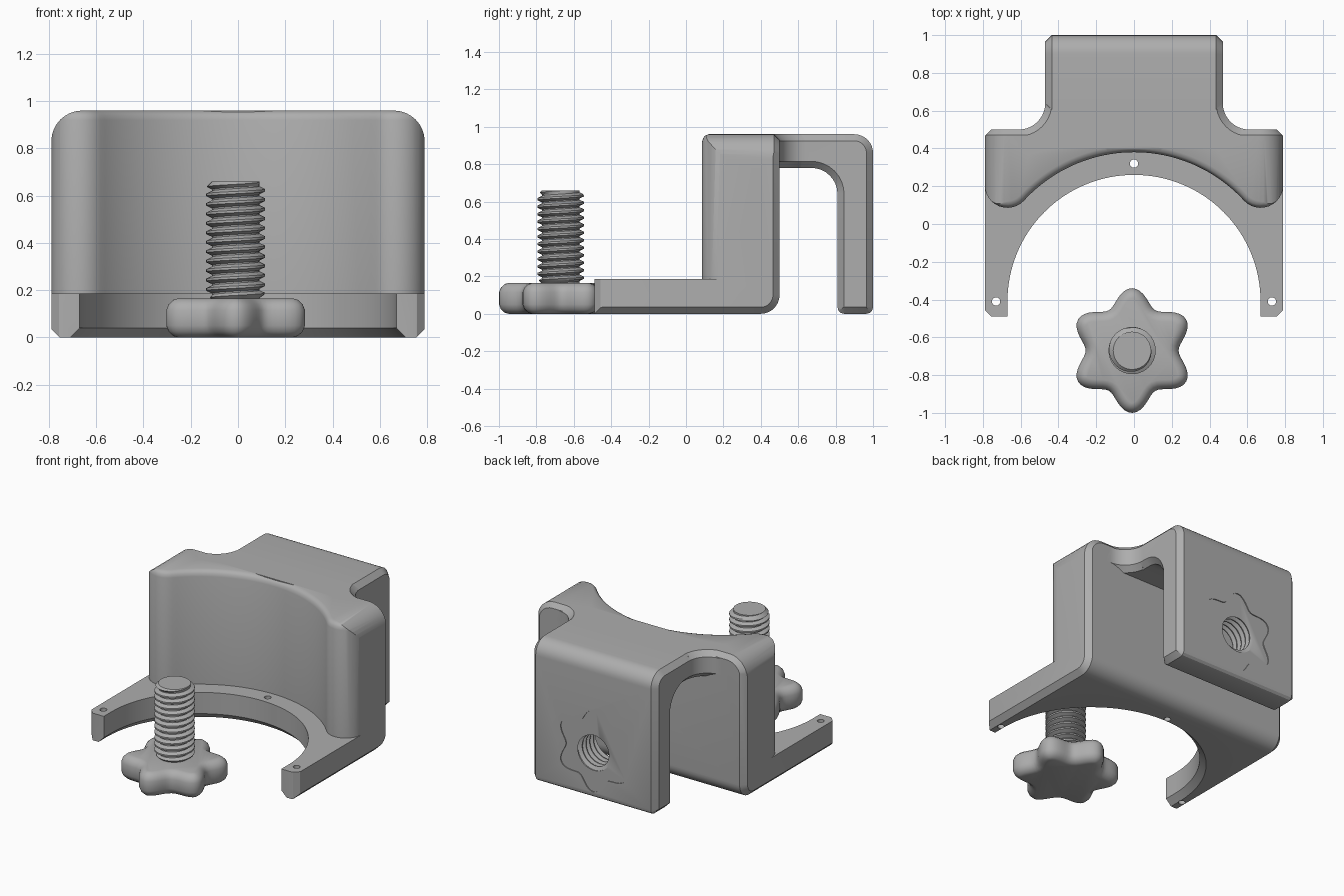
import bpy, bmesh
from math import sin, cos, pi, radians, hypot, atan2
from mathutils import Vector, Matrix

cube = bpy.data.objects.get("Cube")
if cube:
    bpy.data.objects.remove(cube, do_unlink=True)

grey = bpy.data.materials.new("light grey plastic")
grey.use_nodes = True
colour = (0.42, 0.42, 0.42, 1)
grey.diffuse_color = colour
grey.node_tree.nodes["Principled BSDF"].inputs["Base Color"].default_value = colour


def finish(name, bm):
    bmesh.ops.recalc_face_normals(bm, faces=bm.faces)
    mesh = bpy.data.meshes.new(name)
    bm.to_mesh(mesh)
    bm.free()
    mesh.materials.append(grey)
    obj = bpy.data.objects.new(name, mesh)
    bpy.context.collection.objects.link(obj)
    return obj


def rounded(corners):
    """Outline from (x, y, radius) right-angled corners."""
    out = []
    for i, (x, y, r) in enumerate(corners):
        p = Vector((x, y))
        if not r:
            out.append(p)
            continue
        a = (Vector(corners[i - 1][:2]) - p).normalized() * r
        b = (Vector(corners[(i + 1) % len(corners)][:2]) - p).normalized() * r
        n = 8 if r > 0.05 else 3
        for k in range(n + 1):
            t = pi / 2 * k / n
            out.append(p + a * (1 - sin(t)) + b * (1 - cos(t)))
    return out


def arc(cx, cy, r, start, end, n):
    return [Vector((cx + r * cos(start + (end - start) * k / n),
                    cy + r * sin(start + (end - start) * k / n))) for k in range(n + 1)]


def inset(pts, d):
    """Move an outline inward by d with mitred corners."""
    n = len(pts)
    area = sum(pts[i - 1].x * pts[i].y - pts[i].x * pts[i - 1].y for i in range(n))
    s = 1 if area > 0 else -1
    out = []
    for i, p in enumerate(pts):
        e1 = (p - pts[i - 1]).normalized()
        e2 = (pts[(i + 1) % n] - p).normalized()
        n1, n2 = Vector((-e1.y, e1.x)), Vector((-e2.y, e2.x))
        out.append(p + (n1 + n2) * (s * d / max(0.3, 1 + n1.dot(n2))))
    return out


def loft(name, pts, rings, axis):
    """Stack an outline at (level, inset) rings along an axis and cap it."""
    place = {"x": lambda a, b, c: (c, a, b), "y": lambda a, b, c: (a, c, b),
             "z": lambda a, b, c: (a, b, c)}[axis]
    bm = bmesh.new()
    rows = [[bm.verts.new(place(p.x, p.y, level)) for p in inset(pts, d)] for level, d in rings]
    n = len(pts)
    for lo, hi in zip(rows, rows[1:]):
        for i in range(n):
            j = (i + 1) % n
            bm.faces.new((lo[i], lo[j], hi[j], hi[i]))
    bm.faces.new(rows[0])
    bm.faces.new(rows[-1])
    return finish(name, bm)


def chamfered(lo, hi, c):
    return [(lo, c), (lo + c, 0), (hi - c, 0), (hi, c)]


def thread(name, length, root, crest, pitch=0.04, n=40):
    """Helical thread along z, tapering to the root at both ends."""
    steps = [(0, root), (0.15, root), (0.45, crest), (0.7, crest)]
    turns = int(length / pitch) + 2
    bm = bmesh.new()
    rows = []
    for k in range(-len(steps), turns * len(steps)):
        off, rad = steps[k % 4]
        row = []
        for i in range(n):
            z = min(length, max(0, pitch * (k // 4 + off + i / n)))
            r = min(rad, root + min(z, length - z))
            a = 2 * pi * i / n
            row.append(bm.verts.new((r * cos(a), r * sin(a), z)))
        rows.append(row)
    for k in range(len(rows) - 1):
        for i in range(n):
            if i < n - 1:
                bm.faces.new((rows[k][i], rows[k][i + 1], rows[k + 1][i + 1], rows[k + 1][i]))
            elif k + 5 < len(rows):
                bm.faces.new((rows[k][i], rows[k + 4][0], rows[k + 5][0], rows[k + 1][i]))
    bmesh.ops.remove_doubles(bm, verts=bm.verts, dist=0.00002)
    loose = [e for e in bm.edges if not e.link_faces]
    bmesh.ops.delete(bm, geom=loose, context="EDGES")
    bmesh.ops.holes_fill(bm, edges=[e for e in bm.edges if e.is_boundary], sides=0)
    return finish(name, bm)


def combine(target, other, operation):
    mod = target.modifiers.new(operation, "BOOLEAN")
    mod.object, mod.operation, mod.solver = other, operation, "EXACT"
    bpy.context.view_layer.objects.active = target
    bpy.ops.object.modifier_apply(modifier=mod.name)
    bpy.data.objects.remove(other, do_unlink=True)


def star(cx, cy, scale):
    return [Vector((cx, cy)) + scale * (0.288 + 0.042 * cos(6 * (t - pi / 2))) * Vector((cos(t), sin(t)))
            for t in (2 * pi * k / 96 for k in range(96))]


# Main block: side profile, trimmed by front and plan outlines
side = rounded([(-0.49, 0, 0), (0.5, 0, 0.1), (0.5, 0.96, 0), (-0.49, 0.96, 0)])
bracket = loft("clamp_bracket", side, chamfered(-0.79, 0.79, 0.035), "x")
front = rounded([(-0.79, -0.1, 0), (0.79, -0.1, 0), (0.79, 0.96, 0.13), (-0.79, 0.96, 0.13)])
combine(bracket, loft("front_trim", front, [(-0.8, 0), (0.47, 0), (0.5, 0.03)], "y"), "INTERSECT")
plan = rounded([(-0.79, -0.49, 0.04), (0.79, -0.49, 0.04), (0.79, 0.7, 0), (-0.79, 0.7, 0)])
combine(bracket, loft("plan_trim", plan, [(-0.1, 0), (1.1, 0)], "z"), "INTERSECT")

# Curved front wall with rounded horns and a softened top rim
cy, wall_r, horn_r = -0.41, 0.79, 0.12
hx = 0.79 - horn_r
hy = cy + ((wall_r + horn_r) ** 2 - hx ** 2) ** 0.5
tangent = atan2(hy - cy, hx)
half = [Vector((0.9, -0.7)), Vector((0.9, hy))] + arc(hx, hy, horn_r, 0, tangent - pi, 12)
mirror = [Vector((-p.x, p.y)) for p in reversed(half)]
carve = half + arc(0, cy, wall_r, tangent, pi - tangent, 48)[1:-1] + mirror
rim = [(0.185, 0), (0.92, 0), (0.94, -0.006), (0.952, -0.016), (0.96, -0.035), (1, -0.08)]
combine(bracket, loft("wall_cutter", carve, rim, "z"), "DIFFERENCE")

# Round opening between the two arms, flared underneath
opening = [Vector((0.67, -0.7))] + arc(0, cy, 0.67, 0, pi, 64) + [Vector((-0.67, -0.7))]
combine(bracket, loft("opening_cutter", opening, [(-0.05, -0.09), (0.04, 0), (1.1, 0)], "z"), "DIFFERENCE")

# Hook over the back, and its filleted root
hook = rounded([(0.4, 0.96, 0), (1, 0.96, 0.1), (1, 0, 0.035), (0.81, 0, 0.035),
                (0.81, 0.78, 0.14), (0.4, 0.78, 0)])
combine(bracket, loft("hook", hook, chamfered(-0.47, 0.47, 0.035), "x"), "UNION")
right = [Vector((0.65, 0.42)), Vector((0.65, 0.5))] + arc(0.61, 0.64, 0.14, -pi / 2, -pi, 10)
root = right + [Vector((-p.x, p.y)) for p in reversed(right)]
combine(bracket, loft("hook_root", root, chamfered(0.78, 0.96, 0.035), "z"), "UNION")

# Threaded hole and shallow star recess in the hook
hole_z = 0.32
combine(bracket, loft("star_cutter", star(0, hole_z, 0.84), [(0.994, 0), (1.05, 0)], "y"), "DIFFERENCE")
tap = thread("tap_cutter", 0.5, 0.108, 0.132)
tap.data.transform(Matrix.Translation((0, 0.68, hole_z)) @ Matrix.Rotation(radians(-90), 4, "X"))
combine(bracket, tap, "DIFFERENCE")

# Small pin holes in the rim and arm tips
for x, y in ((0, 0.32), (0.73, -0.41), (-0.73, -0.41)):
    pin = loft("pin_cutter", arc(x, y, 0.022, 0, 2 * pi * 15 / 16, 15), [(-0.1, 0), (0.3, 0)], "z")
    combine(bracket, pin, "DIFFERENCE")

# Star knob with its screw
kx, ky = -0.01, -0.67
knob_rings = [(0, 0.05), (0.006, 0.03), (0.025, 0.01), (0.05, 0), (0.115, 0),
              (0.14, 0.01), (0.159, 0.03), (0.165, 0.05)]
knob = loft("star_knob", star(kx, ky, 1), knob_rings, "z")
screw = thread("screw_thread", 0.5, 0.1, 0.125)
screw.data.transform(Matrix.Translation((kx, ky, 0.16)))

# Smooth curved surfaces, keep hard edges
for obj in (bracket, knob, screw):
    bpy.ops.object.select_all(action="DESELECT")
    obj.select_set(True)
    bpy.context.view_layer.objects.active = obj
    bpy.ops.object.shade_smooth_by_angle(angle=radians(28))
